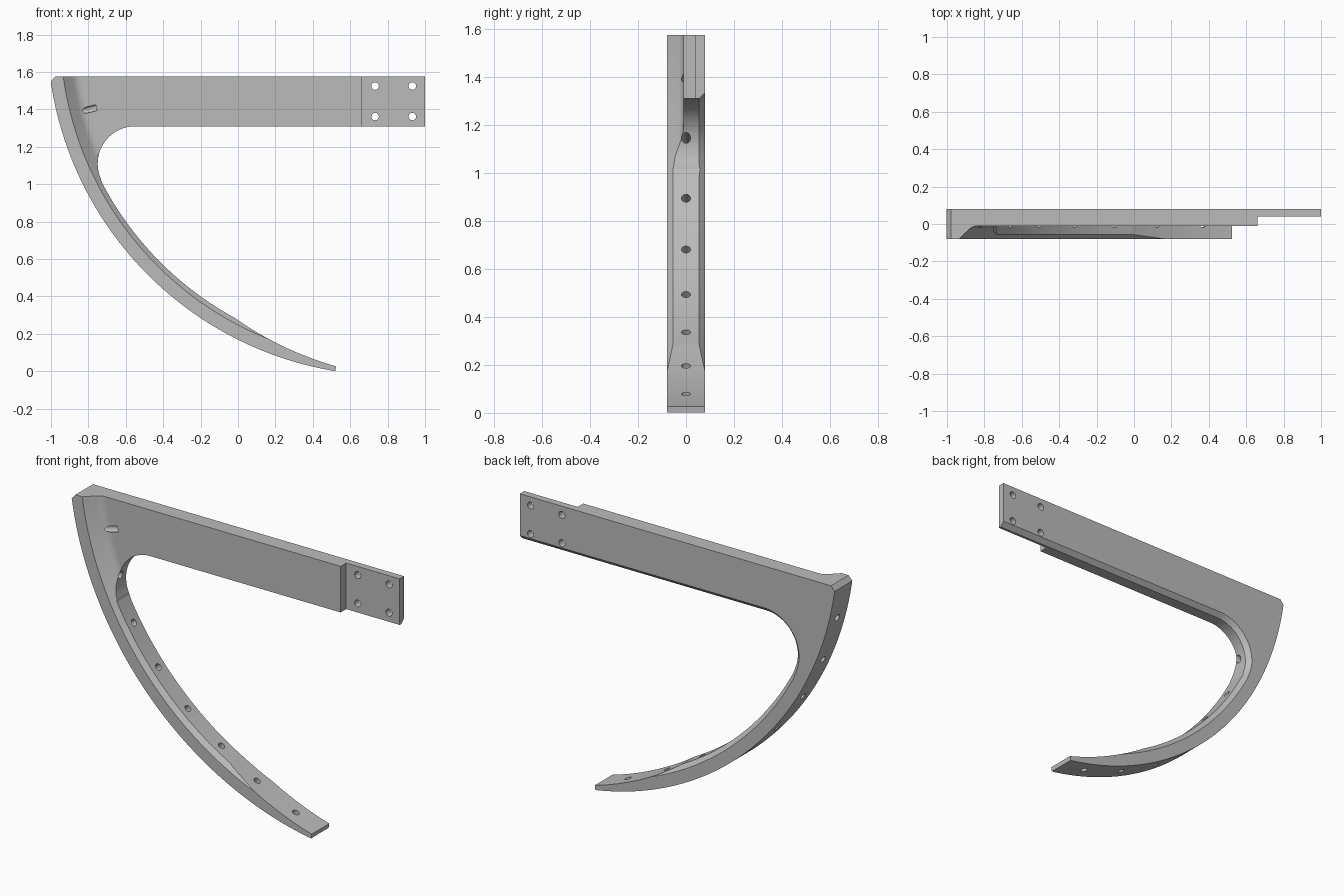
import bpy, bmesh, math
from mathutils import Matrix, Vector

cube = bpy.data.objects.get("Cube")
if cube:
    bpy.data.objects.remove(cube, do_unlink=True)

# Main dimensions
CX, CZ = 0.821, 1.818            # centre of the curved rib
R_OUT, R_IN, R_FACE, R_TIP = 1.842, 1.747, 1.772, 1.816
FX, FZ, FR = -0.55, 1.11, 0.2    # inner corner fillet
TOP, UNDER = 1.575, 1.31         # arm top and underside
HALF = 0.08                      # half depth
JOIN = math.degrees(math.atan2(CZ - FZ, CX - FX))
TAPER, END = 61.4, 80.6          # rib angles below the horizontal

grey = bpy.data.materials.new("plain grey")
grey.use_nodes = True
grey.diffuse_color = (0.5, 0.5, 0.5, 1)
grey.node_tree.nodes["Principled BSDF"].inputs["Base Color"].default_value = (0.5, 0.5, 0.5, 1)


def arc(cx, cz, r0, r1, a0, a1, n):
    """Points (x, z) on an arc whose radius may change; angles run from -x downward."""
    pts = []
    for i in range(n + 1):
        t = i / n
        a, r = math.radians(a0 + (a1 - a0) * t), r0 + (r1 - r0) * t
        pts.append((cx - r * math.cos(a), cz - r * math.sin(a)))
    return pts


def make_object(name, bm):
    bmesh.ops.recalc_face_normals(bm, faces=bm.faces[:])
    mesh = bpy.data.meshes.new(name)
    bm.to_mesh(mesh)
    bm.free()
    obj = bpy.data.objects.new(name, mesh)
    bpy.context.collection.objects.link(obj)
    return obj


def loft(name, sections):
    """Closed solid through matching (y, outline) sections."""
    bm = bmesh.new()
    rings = [[bm.verts.new((x, y, z)) for x, z in pts] for y, pts in sections]
    for a, b in zip(rings, rings[1:]):
        for i in range(len(a)):
            j = (i + 1) % len(a)
            bm.faces.new((a[i], a[j], b[j], b[i]))
    bm.faces.new(rings[0])
    bm.faces.new(rings[-1])
    return make_object(name, bm)


def inner_edge(offset):
    """Inner outline of arm, fillet and rib, grown by offset."""
    r = R_IN + offset
    return ([(1.2, UNDER + offset)]
            + arc(FX, FZ, FR + offset, FR + offset, -90, JOIN, 32)
            + arc(CX, CZ, r, r, JOIN, 88, 64)[1:]
            + [(1.2, CZ - r)])


def cut(target, cutter):
    mod = target.modifiers.new("cut", 'BOOLEAN')
    mod.operation, mod.solver, mod.object = 'DIFFERENCE', 'EXACT', cutter
    bpy.context.view_layer.objects.active = target
    bpy.ops.object.modifier_apply(modifier=mod.name)
    bpy.data.objects.remove(cutter, do_unlink=True)


# Arm and rib silhouette at full depth
outline = ([(1, TOP), (-0.978, TOP)]
           + arc(CX, CZ, R_OUT, R_OUT, 8.4, END, 80)
           + arc(CX, CZ, R_TIP, R_IN, END, TAPER, 16)
           + arc(CX, CZ, R_IN, R_IN, TAPER, JOIN, 40)[1:]
           + arc(FX, FZ, FR, FR, JOIN, -90, 32)[1:]
           + [(1, UNDER)])
bracket = loft("curved_bracket", [(-HALF, outline), (HALF, outline)])

# Front recess: cone along the rib blending into the flat arm face
blend = 0.0724
section = [(R_FACE + 0.02, -HALF - 0.02)]
for i in range(8, -1, -1):
    a = math.radians(45 * i / 8)
    section.append((1.672 + blend * math.sin(a), -0.01 - blend + blend * math.cos(a)))
recess = loft("recess_cutter",
              [(y, arc(CX, CZ, r, r, 0, 360, 300)[:-1]) for r, y in section])
cut(bracket, recess)

# Back chamfer along the inner edge
chamfer = loft("chamfer_cutter", [(0.05, inner_edge(-0.005)), (0.09, inner_edge(0.035))])
cut(bracket, chamfer)

# Thin mounting tab at the arm end
box = [(0.66, 1.2), (1.1, 1.2), (1.1, 1.7), (0.66, 1.7)]
cut(bracket, loft("tab_cutter", [(-0.2, box), (0.04, box)]))

# Drilled holes: eight radial through the rib, four through the tab
bm = bmesh.new()


def drill(centre, direction, radius, length):
    turn = Vector(direction).to_track_quat('Z', 'Y').to_matrix().to_4x4()
    bmesh.ops.create_cone(bm, cap_ends=True, segments=24, radius1=radius, radius2=radius,
                          depth=length, matrix=Matrix.Translation(centre) @ turn)


for i in range(8):
    a = math.radians(14.5 + 8.7 * i)
    d = Vector((-math.cos(a), 0, -math.sin(a)))
    drill(Vector((CX, 0, CZ)) + d * 1.765, d, 0.019, 0.27)
for x in (0.733, 0.932):
    for z in (1.362, 1.525):
        drill((x, 0.06, z), (0, 1, 0), 0.02, 0.1)
cut(bracket, make_object("hole_cutter", bm))

# Finish
bracket.data.materials.clear()
bracket.data.materials.append(grey)
for face in bracket.data.polygons:
    face.material_index = 0
bpy.ops.object.select_all(action='DESELECT')
bracket.select_set(True)
bpy.context.view_layer.objects.active = bracket
bpy.ops.object.shade_smooth_by_angle(angle=math.radians(20))
